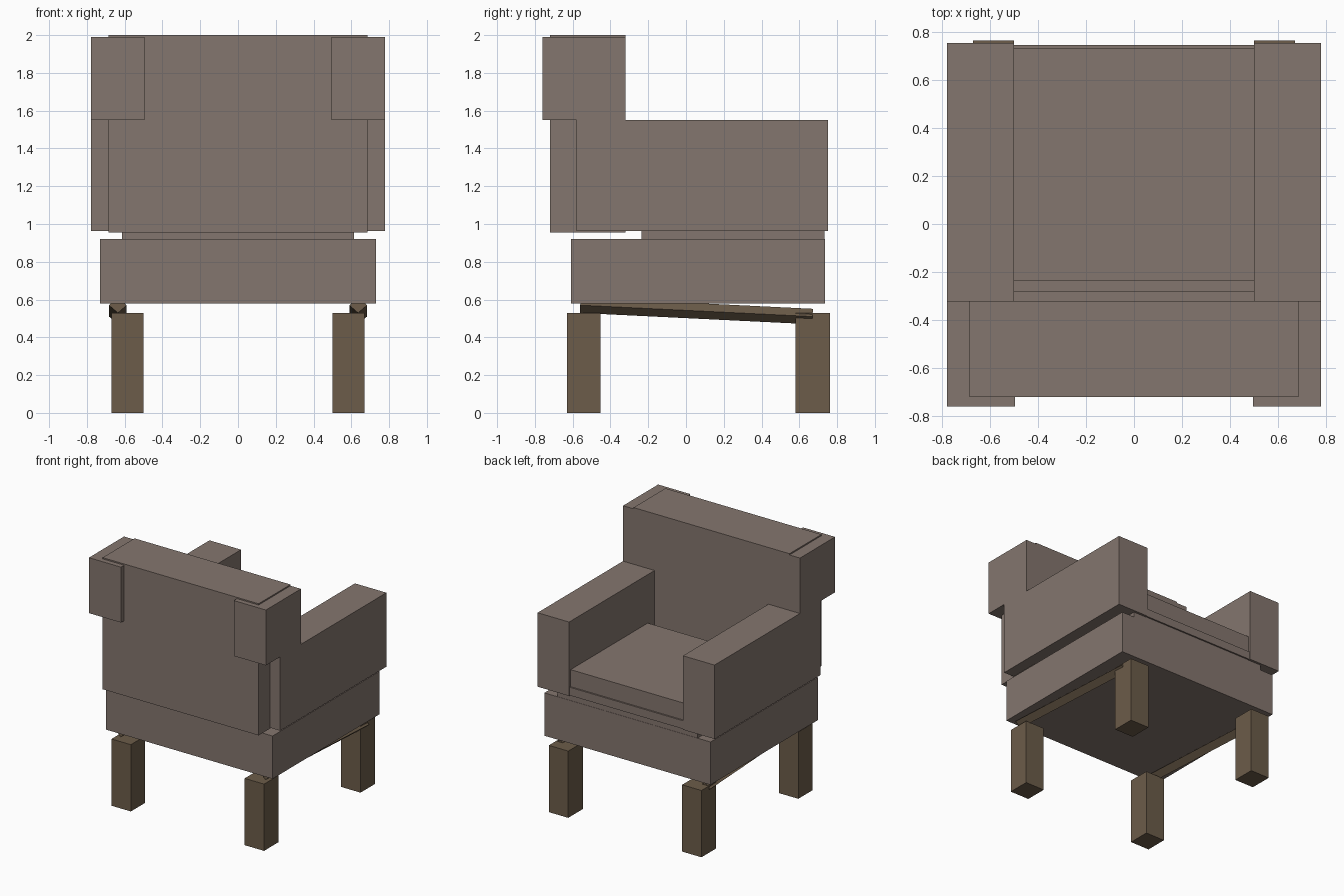
import bpy
from math import atan2, hypot, pi

cube = bpy.data.objects.get("Cube")
if cube:
    bpy.data.objects.remove(cube, do_unlink=True)


def make_material(name, rgb):
    mat = bpy.data.materials.new(name)
    mat.use_nodes = True
    colour = (*rgb, 1.0)
    mat.diffuse_color = colour
    mat.node_tree.nodes["Principled BSDF"].inputs["Base Color"].default_value = colour
    return mat


fabric = make_material("taupe_fabric", (0.231, 0.181, 0.156))
wood = make_material("brown_wood", (0.150, 0.107, 0.067))


def box(name, x, y, z, mat):
    """Box from (min, max) ranges on each axis."""
    ranges = (x, y, z)
    bpy.ops.mesh.primitive_cube_add(size=1, location=[(a + b) / 2 for a, b in ranges])
    obj = bpy.context.object
    obj.name = name
    obj.scale = [b - a for a, b in ranges]
    bpy.ops.object.transform_apply(location=False, rotation=False, scale=True)
    obj.data.materials.append(mat)
    return obj


def sided(side, inner, outer):
    return tuple(sorted((side * inner, side * outer)))


# Upholstered body
box("seat_base", (-0.73, 0.73), (-0.61, 0.735), (0.58, 0.92), fabric)
box("seat_support", (-0.60, 0.60), (-0.28, 0.745), (0.965, 1.03), fabric)
box("seat_cushion", (-0.615, 0.615), (-0.235, 0.733), (0.92, 1.165), fabric)
box("backrest", (-0.685, 0.685), (-0.72, -0.32), (0.955, 2.0), fabric)

for side, label in ((1, "left"), (-1, "right")):
    # Arms and head wings
    box(label + "_arm", sided(side, 0.50, 0.777), (-0.58, 0.752), (0.963, 1.55), fabric)
    box(label + "_head_wing", sided(side, 0.495, 0.777), (-0.76, -0.32), (1.55, 1.99), fabric)

    # Legs
    for end, y in (("back", (-0.63, -0.452)), ("front", (0.58, 0.763))):
        box(f"{label}_{end}_leg", sided(side, 0.50, 0.67), y, (0, 0.53), wood)

    # Sloping side rail with a diamond section
    dy, dz = 1.23, -0.06
    bpy.ops.mesh.primitive_cylinder_add(
        vertices=4, radius=1, depth=hypot(dy, dz),
        location=(side * 0.636, 0.055, 0.54), rotation=(atan2(dz, dy) - pi / 2, 0, 0))
    rail = bpy.context.object
    rail.name = label + "_side_rail"
    rail.scale = (0.047, 0.041, 1)
    bpy.ops.object.transform_apply(location=False, rotation=False, scale=True)
    rail.data.materials.append(wood)
